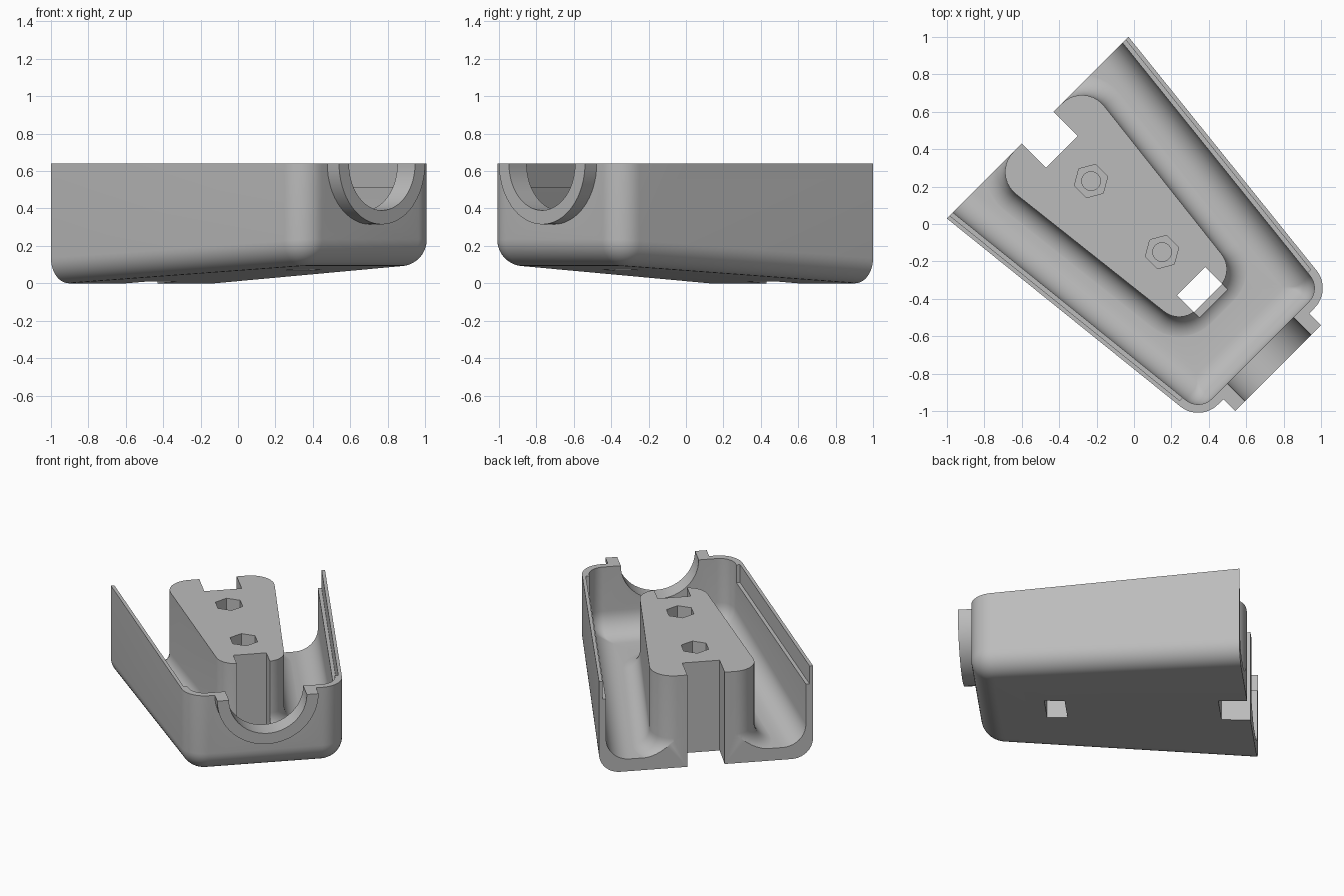
import bpy, bmesh
from math import sin, cos, pi, atan2, sqrt
from mathutils import Matrix

if "Cube" in bpy.data.objects:
    bpy.data.objects.remove(bpy.data.objects["Cube"])

TOP, BACK, SLOPE = 0.64, -0.728, 0.058
TURN = Matrix.Rotation(-pi / 4, 4, 'Z')   # working axis +x becomes the diagonal


def floor(u):
    return SLOPE * (u - BACK)


def add_object(name, bm):
    bmesh.ops.recalc_face_normals(bm, faces=bm.faces)
    bm.transform(TURN)
    mesh = bpy.data.meshes.new(name)
    bm.to_mesh(mesh)
    bm.free()
    ob = bpy.data.objects.new(name, mesh)
    bpy.context.collection.objects.link(ob)
    return ob


def outline(u0, w0, u1, w1, r0, r1, d, n=10):
    """Rounded tapering plan outline, grown outward by d."""
    s = (w0 - w1) / (u1 - u0)
    k = sqrt(1 + s * s)
    side = atan2(1, s)
    half = []
    for end, r, a0, a1 in ((1, r1, 0, side), (-1, r0, side, pi)):
        r = max(r + d, 0.01)
        cu = (u1 + d - r) if end > 0 else (u0 - d + r)
        cv = w0 - s * (cu - u0) + (d - r) * k
        for i in range(n + 1):
            a = a0 + (a1 - a0) * i / n
            half.append((cu + r * cos(a), cv + r * sin(a)))
    return half + [(u, -v) for u, v in reversed(half)]


def loft(name, shape, layers, top):
    """Stack outlines: each layer is (growth, height above sloping floor)."""
    bm = bmesh.new()
    rings = []
    for d, h in layers:
        rings.append([bm.verts.new((u, v, floor(u) + h)) for u, v in outline(*shape, d)])
    d = layers[-1][0]
    rings.append([bm.verts.new((u, v, top)) for u, v in outline(*shape, d)])
    for a, b in zip(rings, rings[1:]):
        for i in range(len(a)):
            j = (i + 1) % len(a)
            bm.faces.new((a[i], a[j], b[j], b[i]))
    bm.faces.new(rings[0])
    bm.faces.new(rings[-1])
    return add_object(name, bm)


def prism(name, pts, z0, z1):
    bm = bmesh.new()
    low = [bm.verts.new((u, v, z0)) for u, v in pts]
    high = [bm.verts.new((u, v, z1)) for u, v in pts]
    bm.faces.new(low)
    bm.faces.new(high)
    for i in range(len(pts)):
        j = (i + 1) % len(pts)
        bm.faces.new((low[i], low[j], high[j], high[i]))
    return add_object(name, bm)


def box(name, u0, u1, w, z0, z1):
    return prism(name, [(u0, -w), (u1, -w), (u1, w), (u0, w)], z0, z1)


def ngon(u, r, n):
    return [(u + r * cos(2 * pi * i / n), r * sin(2 * pi * i / n)) for i in range(n)]


def barrel(name, r, u0, u1):
    """Cylinder lying along the working axis, centred on the rim."""
    bm = bmesh.new()
    bmesh.ops.create_cone(bm, cap_ends=True, segments=64, radius1=r, radius2=r, depth=u1 - u0)
    bm.transform(Matrix.Translation(((u0 + u1) / 2, 0, TOP)) @ Matrix.Rotation(pi / 2, 4, 'Y'))
    return add_object(name, bm)


def combine(body, other, mode):
    bpy.context.view_layer.objects.active = body
    mod = body.modifiers.new(mode, 'BOOLEAN')
    mod.operation, mod.solver, mod.object = mode, 'EXACT', other
    bpy.ops.object.modifier_apply(modifier=mod.name)
    bpy.data.objects.remove(other)


def fillet(r, base, n=10):
    """Quarter-round layers that start r inward or outward."""
    return [(r * (1 - sin(pi / 2 * i / n)), base + r * (1 - cos(pi / 2 * i / n)))
            for i in range(n + 1)]


# Outer shell and its hollow, both running past the open back
W1, TAPER, LONG = 0.5, 0.108, -1.2
shell = (LONG, W1 + TAPER * (1 - LONG), 1.0, W1, 0.1, 0.15)
body = loft("lower_housing", shell, [(-d, h) for d, h in fillet(0.135, 0)], TOP)
WALL = 0.045
hollow = loft("hollow", shell, [(-d - WALL, h) for d, h in fillet(0.15, 0.085)], TOP + 0.2)
combine(body, hollow, 'DIFFERENCE')

# Central pedestal flaring into the floor
pedestal_shape = (BACK, 0.353, 0.56, 0.204, 0.15, 0.13)
flare = fillet(0.12, 0.084)
pedestal = loft("pedestal", pedestal_shape, [(flare[0][0], 0.04)] + flare, TOP)
combine(body, pedestal, 'UNION')

# Half-round collar at the narrow end
combine(body, barrel("collar", 0.325, 0.96, 1.089), 'UNION')
combine(body, barrel("collar_bore", 0.25, 0.85, 1.2), 'DIFFERENCE')

# Stepped rim along the inside of each side wall
for side in (1, -1):
    pts = [(u, side * (W1 + TAPER * (1 - u) - inset))
           for u, inset in ((-1, 0.022), (0.84, 0.022), (0.84, 0.07), (-1, 0.07))]
    combine(body, prism("rim_step", pts, 0.515, 1), 'DIFFERENCE')

# Slots through pedestal and floor
combine(body, box("back_slot", -1, -0.545, 0.12, -1, 1), 'DIFFERENCE')
combine(body, box("front_slot", 0.431, 0.56, 0.106, -1, 1), 'DIFFERENCE')
combine(body, box("front_slot_opening", 0.5, 0.72, 0.106, 0.19, 1), 'DIFFERENCE')

# Nut pockets with screw holes
for u in (-0.325, 0.212):
    combine(body, prism("nut_pocket", ngon(u, 0.092, 6), 0.42, 1), 'DIFFERENCE')
    combine(body, prism("screw_hole", ngon(u, 0.05, 32), 0.2, 0.8), 'DIFFERENCE')

# Flat cuts at the open back and at the rim
combine(body, box("back_cut", -2, BACK, 2, -1, 2), 'DIFFERENCE')
combine(body, box("rim_cut", -2, 2, 2, TOP, 2), 'DIFFERENCE')

grey = bpy.data.materials.new("plain_grey")
grey.use_nodes = True
colour = (0.5, 0.5, 0.5, 1)
grey.diffuse_color = colour
grey.node_tree.nodes["Principled BSDF"].inputs["Base Color"].default_value = colour
body.data.materials.clear()
body.data.materials.append(grey)
for face in body.data.polygons:
    face.material_index = 0

bpy.ops.object.select_all(action='DESELECT')
body.select_set(True)
bpy.context.view_layer.objects.active = body
bpy.ops.object.shade_smooth_by_angle(angle=0.5)
